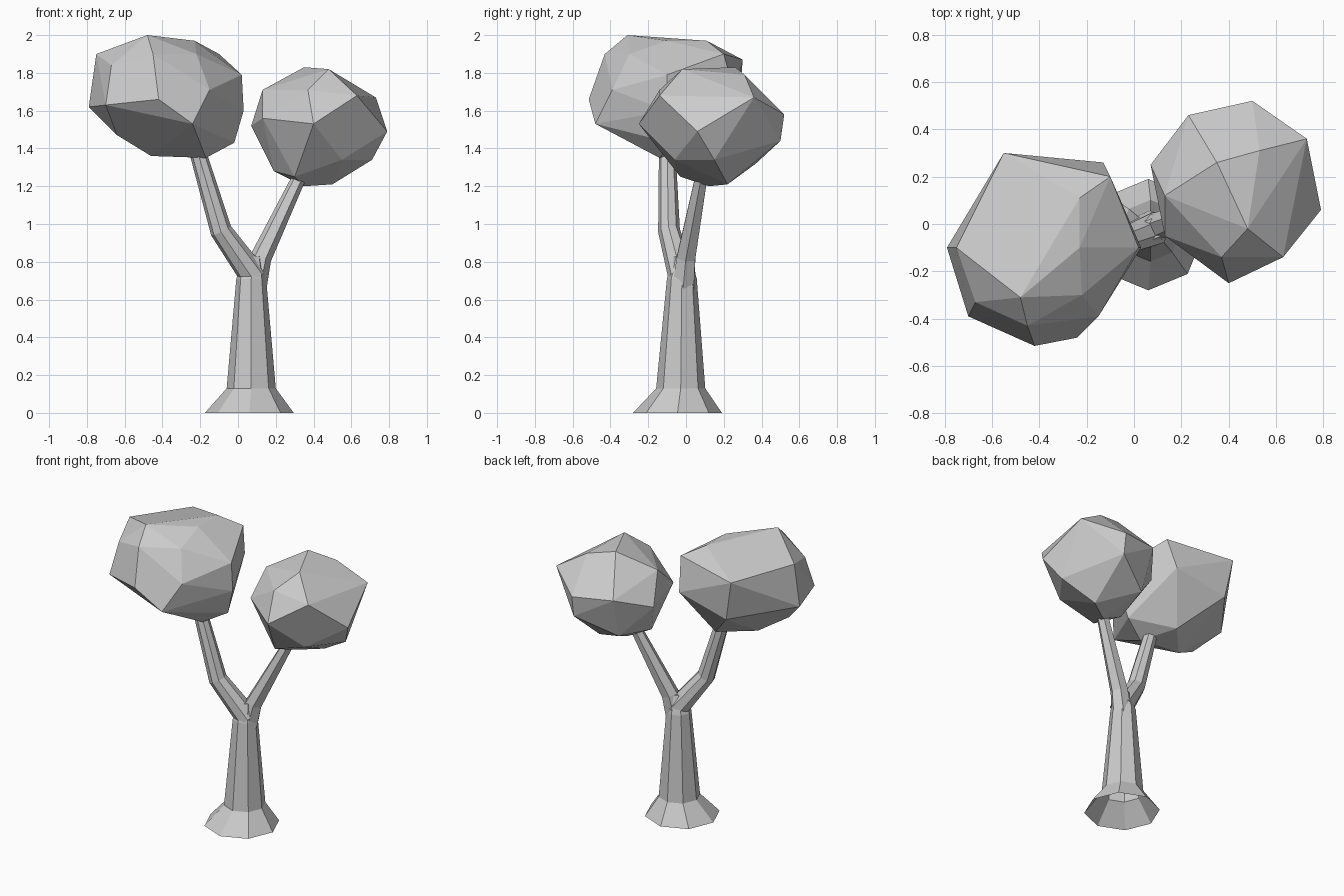
import bpy, bmesh, math
from mathutils import Vector

if "Cube" in bpy.data.objects:
    bpy.data.objects.remove(bpy.data.objects["Cube"])


def finish(name, bm):
    bmesh.ops.recalc_face_normals(bm, faces=bm.faces[:])
    mesh = bpy.data.meshes.new(name)
    bm.to_mesh(mesh)
    bm.free()
    obj = bpy.data.objects.new(name, mesh)
    bpy.context.collection.objects.link(obj)


def tube(name, stations, sides, upright=False, cap_end=False):
    """Faceted tube through (x, y, z, radius) stations."""
    bm = bmesh.new()
    pts = [Vector(s[:3]) for s in stations]
    rings = []
    for i, s in enumerate(stations):
        d = Vector((0, 0, 1))
        if not upright:
            # average the unit directions on either side of the station
            d = Vector()
            if i > 0:
                d += (pts[i] - pts[i - 1]).normalized()
            if i < len(pts) - 1:
                d += (pts[i + 1] - pts[i]).normalized()
            d.normalize()
        v = d.cross(Vector((1, 0, 0))).normalized()
        u = v.cross(d)
        rings.append([bm.verts.new(pts[i] + s[3] * (
            u * math.cos(math.tau * k / sides) + v * math.sin(math.tau * k / sides)))
            for k in range(sides)])
    for a, b in zip(rings, rings[1:]):
        for k in range(sides):
            n = (k + 1) % sides
            bm.faces.new((a[k], a[n], b[n], b[k]))
    if cap_end:
        bm.faces.new(rings[-1])
    finish(name, bm)


def crown(name, points):
    """Faceted foliage ball: convex hull, with near-flat triangles merged."""
    bm = bmesh.new()
    for p in points:
        bm.verts.new(p)
    res = bmesh.ops.convex_hull(bm, input=bm.verts[:])
    loose = [v for v in bm.verts if not v.link_faces]
    bmesh.ops.delete(bm, geom=loose, context='VERTS')
    bmesh.ops.dissolve_limit(bm, angle_limit=math.radians(6),
                             verts=bm.verts[:], edges=bm.edges[:])
    finish(name, bm)


# Trunk with flared, open foot
tube("trunk", [(0.06, -0.045, 0, 0.235), (0.07, -0.028, 0.13, 0.13),
               (0.07, -0.022, 0.71, 0.079), (0.08, -0.02, 0.83, 0.045)],
     8, upright=True, cap_end=True)

# Two limbs forking from the trunk
tube("left_branch", [(0.085, -0.02, 0.72, 0.074), (-0.09, -0.09, 0.965, 0.058),
                     (-0.225, -0.1, 1.42, 0.043)], 8)
tube("right_branch", [(0.085, -0.015, 0.66, 0.066), (0.12, 0.0, 0.82, 0.057),
                      (0.335, 0.085, 1.27, 0.036)], 6)

# Foliage: top, middle and bottom corners of each faceted ball
crown("left_crown", [
    (-0.48, -0.31, 2.0), (-0.23, -0.1, 1.97), (-0.23, 0.11, 1.97),
    (-0.75, -0.1, 1.9), (-0.45, -0.43, 1.9), (-0.22, -0.3, 1.9),
    (-0.1, 0.2, 1.9), (-0.55, 0.3, 1.87), (-0.67, -0.33, 1.84),
    (0.02, -0.1, 1.79), (-0.15, -0.39, 1.71), (-0.42, -0.515, 1.66),
    (-0.7, -0.39, 1.63), (-0.79, -0.1, 1.62), (-0.13, 0.26, 1.68),
    (0.03, -0.1, 1.6), (-0.5, 0.28, 1.6), (-0.24, -0.48, 1.53),
    (-0.64, -0.2, 1.47), (-0.02, -0.08, 1.43), (-0.46, -0.12, 1.36),
    (-0.17, -0.14, 1.35), (-0.28, 0.08, 1.38)])
crown("right_crown", [
    (0.35, 0.26, 1.83), (0.48, -0.02, 1.82), (0.53, 0.31, 1.79),
    (0.13, 0.12, 1.71), (0.37, -0.14, 1.71), (0.73, 0.36, 1.67),
    (0.63, -0.14, 1.68), (0.23, 0.46, 1.6), (0.5, 0.52, 1.58),
    (0.13, -0.05, 1.56), (0.4, -0.25, 1.53), (0.07, 0.25, 1.52),
    (0.79, 0.06, 1.49), (0.5, 0.5, 1.44), (0.71, 0.15, 1.34),
    (0.55, -0.06, 1.34), (0.25, 0.37, 1.32), (0.19, 0.1, 1.28),
    (0.3, -0.03, 1.25), (0.5, 0.22, 1.21), (0.35, 0.12, 1.2)])
